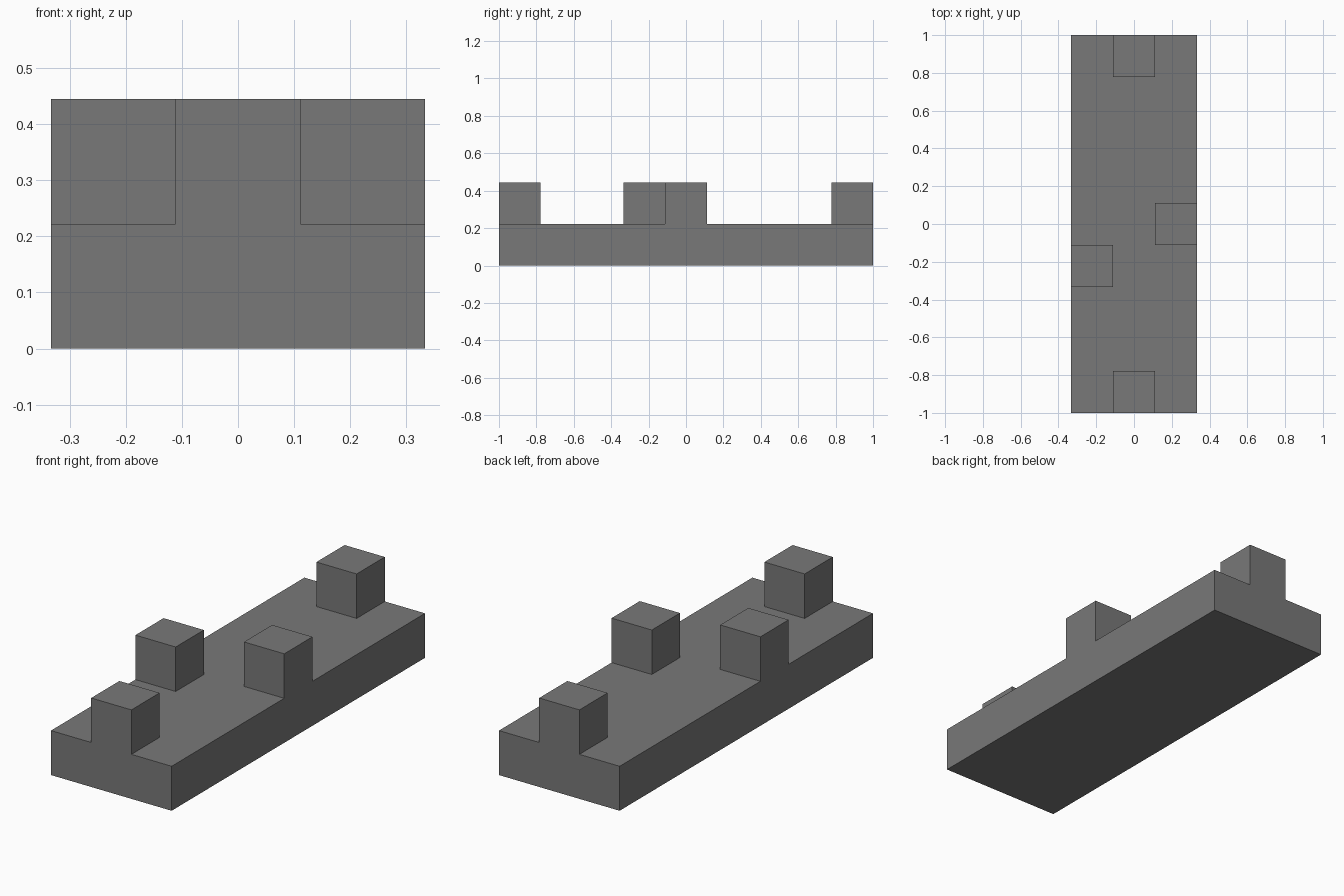
import bpy, bmesh, math
from mathutils import Matrix, Vector

default = bpy.data.objects.get("Cube")
if default:
    bpy.data.objects.remove(default, do_unlink=True)

UNIT = 2 / 9          # the side of one block
COLS, ROWS = 3, 9

grey = bpy.data.materials.new("mid_grey")
grey.use_nodes = True
colour = (0.19, 0.19, 0.19, 1)
grey.diffuse_color = colour
grey.node_tree.nodes["Principled BSDF"].inputs["Base Color"].default_value = colour


def raise_faces(bm, faces):
    """Extrude faces up by one block and return the new top faces."""
    geom = bmesh.ops.extrude_face_region(bm, geom=faces)["geom"]
    verts = [g for g in geom if isinstance(g, bmesh.types.BMVert)]
    bmesh.ops.translate(bm, verts=verts, vec=(0, 0, UNIT))
    return [g for g in geom if isinstance(g, bmesh.types.BMFace)]


# Slab, one block high, divided into block-sized cells
bm = bmesh.new()
size = Matrix.Diagonal((COLS * UNIT / 2, ROWS * UNIT / 2, 1, 1))
bmesh.ops.create_grid(bm, x_segments=COLS, y_segments=ROWS, size=1, matrix=size)
cells = raise_faces(bm, bm.faces[:])

# Studs, by column and row from the centre: front, back, left, right
for col, row in ((0, -4), (0, 4), (1, 0), (-1, -1)):
    spot = Vector((col * UNIT, row * UNIT, UNIT))
    stud = next(f for f in cells if (f.calc_center_median() - spot).length < UNIT / 4)
    cells.remove(stud)
    raise_faces(bm, [stud])

# Merge coplanar cells into plain flat sides
bmesh.ops.recalc_face_normals(bm, faces=bm.faces[:])
bmesh.ops.dissolve_limit(bm, angle_limit=math.radians(1),
                         verts=bm.verts[:], edges=bm.edges[:])

mesh = bpy.data.meshes.new("studded_slab")
bm.to_mesh(mesh)
bm.free()
mesh.materials.append(grey)
slab = bpy.data.objects.new("studded_slab", mesh)
bpy.context.collection.objects.link(slab)
